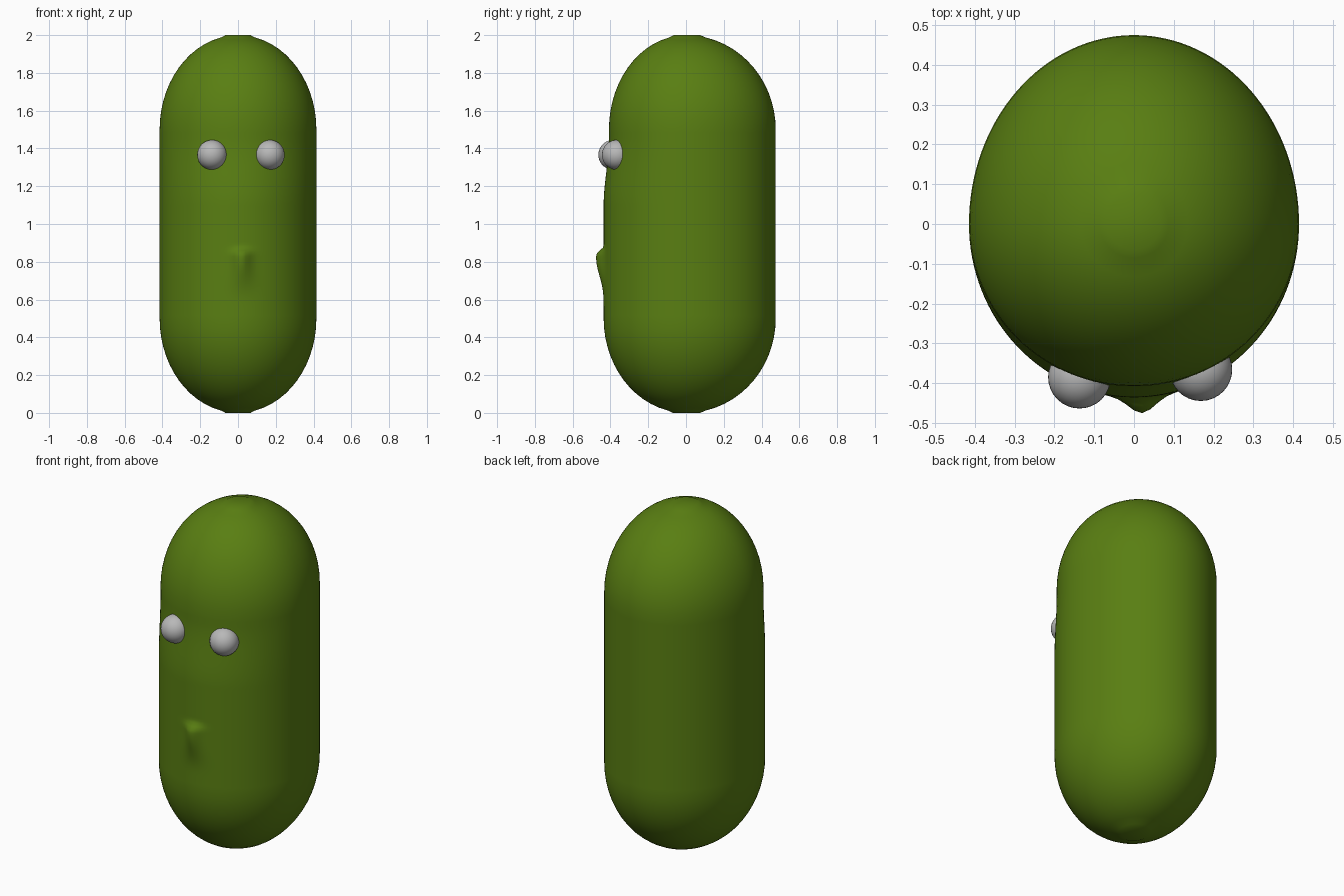
import bpy, bmesh, math

if "Cube" in bpy.data.objects:
    bpy.data.objects.remove(bpy.data.objects["Cube"])


def material(name, rgb):
    m = bpy.data.materials.new(name)
    m.diffuse_color = (*rgb, 1)
    m.use_nodes = True
    m.node_tree.nodes["Principled BSDF"].inputs["Base Color"].default_value = m.diffuse_color
    return m


green = material("pickle green", (0.10, 0.21, 0.006))
grey = material("eye grey", (0.48, 0.48, 0.48))


def smoothstep(a, b, v):
    t = min(1, max(0, (v - a) / (b - a)))
    return t * t * (3 - 2 * t)


def finish(name, bm, mat):
    me = bpy.data.meshes.new(name)
    bmesh.ops.recalc_face_normals(bm, faces=bm.faces)
    for f in bm.faces:
        f.smooth = True
    bm.to_mesh(me)
    bm.free()
    me.materials.append(mat)
    ob = bpy.data.objects.new(name, me)
    bpy.context.collection.objects.link(ob)
    return ob


# Body: capsule with elliptical ends, flatter front, pursed mouth bump
SEG = 128
CAP = [0.17 + i * (math.pi / 2 - 0.17) / 14 for i in range(15)]
heights = [0.5 - 0.5 * math.cos(a) / math.cos(CAP[0]) for a in CAP]
heights = heights + [0.5 + i / 64 for i in range(1, 64)] + [2 - z for z in reversed(heights)]


def width_factor(z):
    t = max(0, abs(z - 1) - 0.5) / 0.5
    return max(math.sqrt(max(0, 1 - t * t)), 0.16)


def body_point(z, a):
    f = width_factor(z)
    c, s = math.cos(a), math.sin(a)
    x = 0.415 * f * c
    if s >= 0:
        return x, 0.475 * f * s, z
    y = (0.436 - 0.028 * smoothstep(1.1, 1.45, z)) * f * s
    # mouth: steep upper lip, long taper below
    rise = smoothstep(0.885, 0.835, z) if z > 0.82 else smoothstep(0.56, 0.82, z) ** 1.6
    spread = 0.045 + 0.02 * smoothstep(0.82, 0.6, z)
    y -= 0.04 * rise * math.exp(-((x - 0.02) / spread) ** 2)
    return x, y, z


bm = bmesh.new()
rings = [[bm.verts.new(body_point(z, 2 * math.pi * i / SEG)) for i in range(SEG)] for z in heights]
for lo, hi in zip(rings, rings[1:]):
    for i in range(SEG):
        j = (i + 1) % SEG
        bm.faces.new((lo[i], lo[j], hi[j], hi[i]))
bm.faces.new(rings[0])
bm.faces.new(rings[-1])
finish("body", bm, green)

# Eyes: half-sunk balls, slightly uneven
for name, x, y in (("right_eye", -0.137, -0.385), ("left_eye", 0.168, -0.366)):
    bm = bmesh.new()
    bmesh.ops.create_uvsphere(bm, u_segments=32, v_segments=20, radius=0.079)
    bmesh.ops.translate(bm, verts=bm.verts, vec=(x, y, 1.366))
    finish(name, bm, grey)
